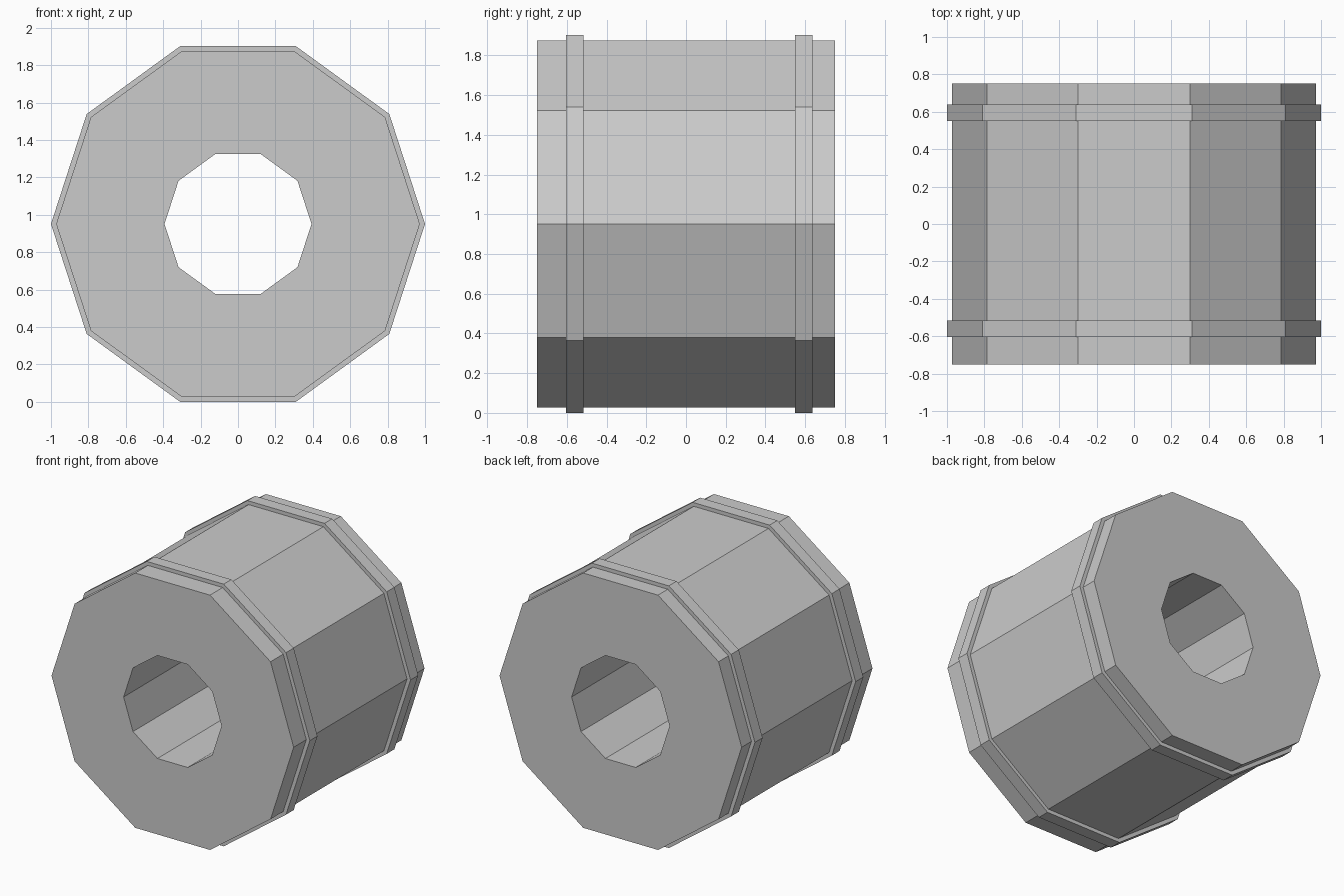
import bpy
import bmesh
from math import cos, sin, pi

SIDES = 10
CENTRE_Z = sin(0.4 * pi)  # flat-to-centre height of the outer bands

cube = bpy.data.objects.get("Cube")
if cube:
    bpy.data.objects.remove(cube, do_unlink=True)

grey = bpy.data.materials.new("light grey")
grey.use_nodes = True
colour = (0.6, 0.6, 0.6, 1)
grey.diffuse_color = colour
grey.node_tree.nodes["Principled BSDF"].inputs["Base Color"].default_value = colour


def tube(name, outer, inner, y_front, y_back):
    """Ten-sided hollow prism lying along y."""
    bm = bmesh.new()
    profile = [(outer, y_front), (outer, y_back), (inner, y_back), (inner, y_front)]
    rings = []
    for i in range(SIDES):
        a = 2 * pi * i / SIDES
        rings.append([bm.verts.new((r * cos(a), y, CENTRE_Z + r * sin(a)))
                      for r, y in profile])
    for i in range(SIDES):
        here, after = rings[i], rings[(i + 1) % SIDES]
        for j in range(4):
            k = (j + 1) % 4
            bm.faces.new((here[j], here[k], after[k], after[j]))
    bmesh.ops.recalc_face_normals(bm, faces=bm.faces)
    mesh = bpy.data.meshes.new(name)
    bm.to_mesh(mesh)
    bm.free()
    mesh.materials.append(grey)
    obj = bpy.data.objects.new(name, mesh)
    bpy.context.collection.objects.link(obj)
    return obj


# Main hollow body
tube("body", 0.972, 0.393, -0.75, 0.75)

# Raised bands around both ends
tube("front_band", 1.0, 0.96, -0.605, -0.517)
tube("back_band", 1.0, 0.96, 0.55, 0.638)
